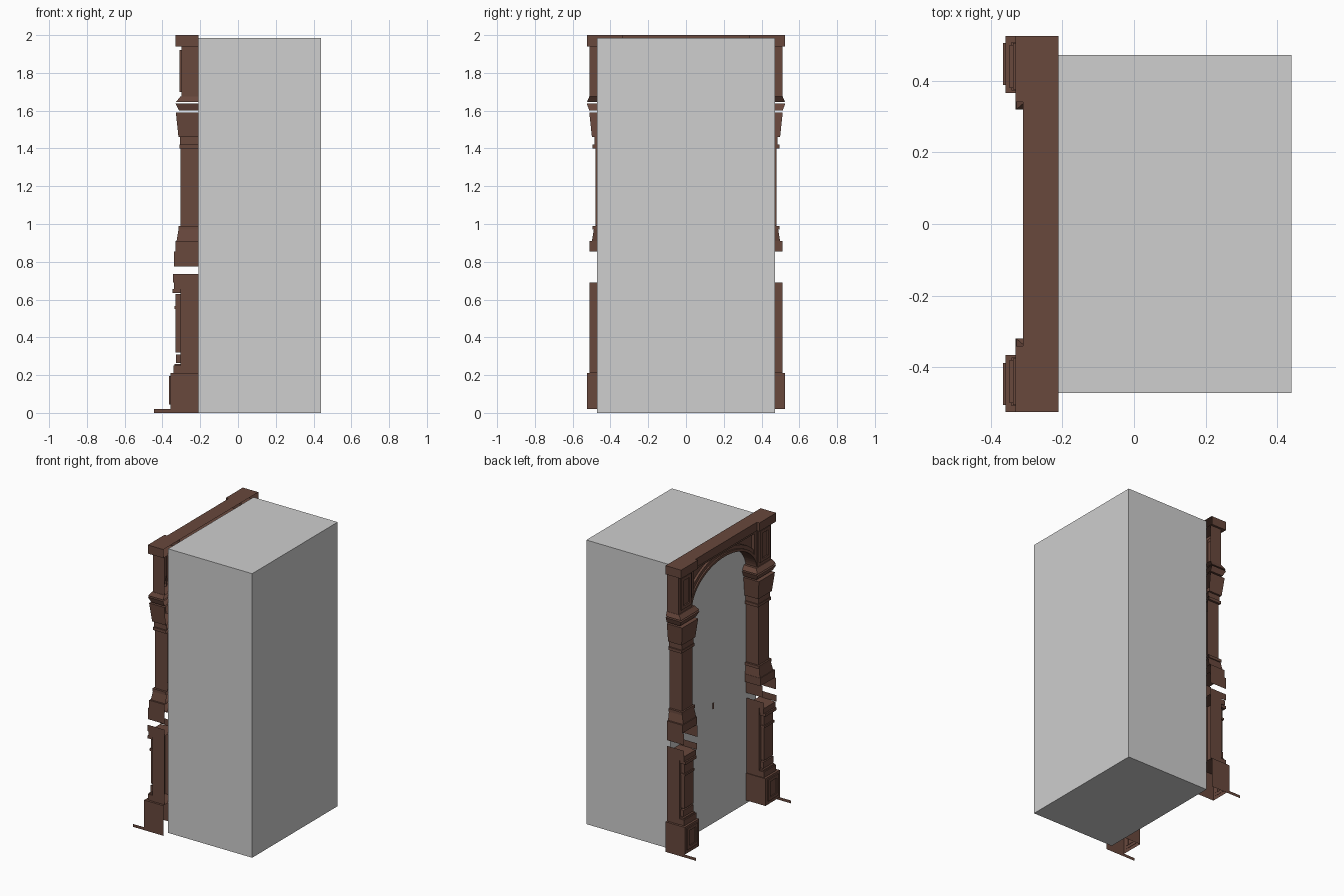
import bpy, bmesh, math

if "Cube" in bpy.data.objects:
    bpy.data.objects.remove(bpy.data.objects["Cube"])

BACK = -0.21   # plane where the carved frame meets the plain block


def material(name, rgb):
    m = bpy.data.materials.new(name)
    m.diffuse_color = (*rgb, 1)
    m.use_nodes = True
    m.node_tree.nodes["Principled BSDF"].inputs["Base Color"].default_value = m.diffuse_color
    return m


WOOD = material("brown_wood", (0.14, 0.065, 0.046))
GREY = material("light_grey", (0.62, 0.62, 0.62))


def finish(name, bm, mat, mirror=True):
    bmesh.ops.recalc_face_normals(bm, faces=bm.faces)
    me = bpy.data.meshes.new(name)
    bm.to_mesh(me)
    bm.free()
    me.materials.append(mat)
    ob = bpy.data.objects.new(name, me)
    bpy.context.collection.objects.link(ob)
    if mirror:
        md = ob.modifiers.new("mirror", 'MIRROR')
        md.use_axis = (False, True, False)
        md.use_mirror_merge = False
    return ob


def tier(bm, z0, z1, lo, hi=None, skip=("back",), back=BACK):
    """Block from lo=(front x, inner y, outer y) at z0 to hi at z1, minus skipped sides."""
    hi = hi or lo
    v = []
    for z, (x, a, b) in ((z0, lo), (z1, hi)):
        v += [bm.verts.new(p) for p in ((x, a, z), (x, b, z), (back, b, z), (back, a, z))]
    sides = {"bottom": (3, 2, 1, 0), "top": (4, 5, 6, 7), "front": (0, 1, 5, 4),
             "outer": (1, 2, 6, 5), "back": (2, 3, 7, 6), "inner": (3, 0, 4, 7)}
    for k, ids in sides.items():
        if k not in skip:
            bm.faces.new([v[i] for i in ids])


def panel_frame(bm, x, depth, y0, y1, z0, z1, w):
    """Raised rectangular frame on a front face."""
    f, b = x - depth, x + 0.002
    tier(bm, z0, z0 + w, (f, y0, y1), back=b)
    tier(bm, z1 - w, z1, (f, y0, y1), back=b)
    tier(bm, z0 + w, z1 - w, (f, y0, y0 + w), back=b)
    tier(bm, z0 + w, z1 - w, (f, y1 - w, y1), back=b)


# plain block behind the frame
bm = bmesh.new()
tier(bm, 0, 1.985, (BACK, -0.472, 0.472), skip=(), back=0.44)
finish("rear_block", bm, GREY, False)

# pillar base with framed panel
bm = bmesh.new()
tier(bm, 0.02, 0.21, (-0.358, 0.365, 0.525), skip=("back", "bottom"))
panel_frame(bm, -0.358, 0.007, 0.388, 0.505, 0.045, 0.195, 0.022)
finish("pillar_base", bm, WOOD)

# thin floor strips running forward along the outer sides
bm = bmesh.new()
bm.faces.new([bm.verts.new(p) for p in ((-0.445, 0.525, 0), (BACK, 0.525, 0),
                                       (BACK, 0.525, 0.02), (-0.445, 0.525, 0.02))])
finish("floor_strip", bm, WOOD)

# lower pillar: core, front pilaster and mouldings
bm = bmesh.new()
tier(bm, 0.21, 0.69, (-0.305, 0.37, 0.51), skip=("back", "bottom"))
for z0, z1, x, a, b in ((0.21, 0.25, -0.342, 0.372, 0.508), (0.25, 0.26, -0.335, 0.38, 0.50),
                        (0.265, 0.31, -0.328, 0.385, 0.495), (0.32, 0.55, -0.33, 0.39, 0.49),
                        (0.55, 0.565, -0.337, 0.385, 0.495), (0.565, 0.63, -0.33, 0.39, 0.49),
                        (0.635, 0.655, -0.348, 0.38, 0.50), (0.655, 0.69, -0.338, 0.375, 0.505)):
    tier(bm, z0, z1, (x, a, b), back=-0.305)
finish("lower_pillar", bm, WOOD)

# open side plates around the gap at mid height
bm = bmesh.new()
ends = ("back", "front", "top", "bottom")
tier(bm, 0.69, 0.735, (-0.343, 0.37, 0.51), skip=ends)
tier(bm, 0.775, 0.855, (-0.34, 0.36, 0.51), skip=ends)
finish("mid_side_plates", bm, WOOD)

# upper pillar: foot, shaft and flared capital
bm = bmesh.new()
for z0, z1, lo, hi in (
        (0.855, 0.91, (-0.33, 0.35, 0.51), None),
        (0.91, 0.97, (-0.325, 0.352, 0.498), (-0.315, 0.36, 0.488)),
        (0.97, 0.99, (-0.316, 0.352, 0.495), None),
        (0.99, 1.40, (-0.305, 0.365, 0.48), None),
        (1.40, 1.42, (-0.311, 0.35, 0.495), None),
        (1.42, 1.46, (-0.308, 0.358, 0.485), None),
        (1.46, 1.59, (-0.315, 0.347, 0.498), (-0.329, 0.335, 0.512)),
        (1.60, 1.637, (-0.312, 0.333, 0.512), (-0.33, 0.32, 0.525)),
        (1.646, 1.675, (-0.328, 0.32, 0.524), (-0.305, 0.34, 0.512))):
    tier(bm, z0, z1, lo, hi)
finish("upper_pillar", bm, WOOD)

# framed block above each capital, and its cap
bm = bmesh.new()
tier(bm, 1.675, 1.94, (-0.30, 0.36, 0.51))
panel_frame(bm, -0.30, 0.009, 0.38, 0.49, 1.70, 1.92, 0.022)
finish("top_block", bm, WOOD)
bm = bmesh.new()
tier(bm, 1.94, 2.0, (-0.33, 0.34, 0.525))
finish("top_cap", bm, WOOD)

# lintel joining the two caps
bm = bmesh.new()
tier(bm, 1.94, 2.0, (-0.31, -0.34, 0.34))
finish("lintel", bm, WOOD, False)

# stepped arch with recessed spandrels above
bm = bmesh.new()
N = 18
profile = ((0, BACK), (0, -0.298), (0.018, -0.298), (0.018, -0.288),
           (0.042, -0.288), (0.042, -0.272))
rows = []
for i in range(N + 1):
    t = math.pi / 2 * i / N
    row = [bm.verts.new((x, min(0.40, (0.36 + o) * math.cos(t)),
                         1.65 + (0.235 + o) * math.sin(t))) for o, x in profile]
    last = row[-1].co
    row.append(bm.verts.new((last.x, last.y, 1.94)))
    rows.append(row)
for r, s in zip(rows, rows[1:]):
    for k in range(len(r) - 1):
        bm.faces.new((r[k], r[k + 1], s[k + 1], s[k]))
finish("arch", bm, WOOD)

# raised borders of the spandrels
bm = bmesh.new()
tier(bm, 1.918, 1.94, (-0.295, 0.0, 0.36), back=-0.27)
tier(bm, 1.74, 1.918, (-0.295, 0.335, 0.36), back=-0.27)
finish("spandrel_border", bm, WOOD)

# small plate in the middle of the block face
bm = bmesh.new()
tier(bm, 0.80, 0.84, (-0.214, -0.005, 0.005))
finish("keyhole_plate", bm, WOOD, False)
